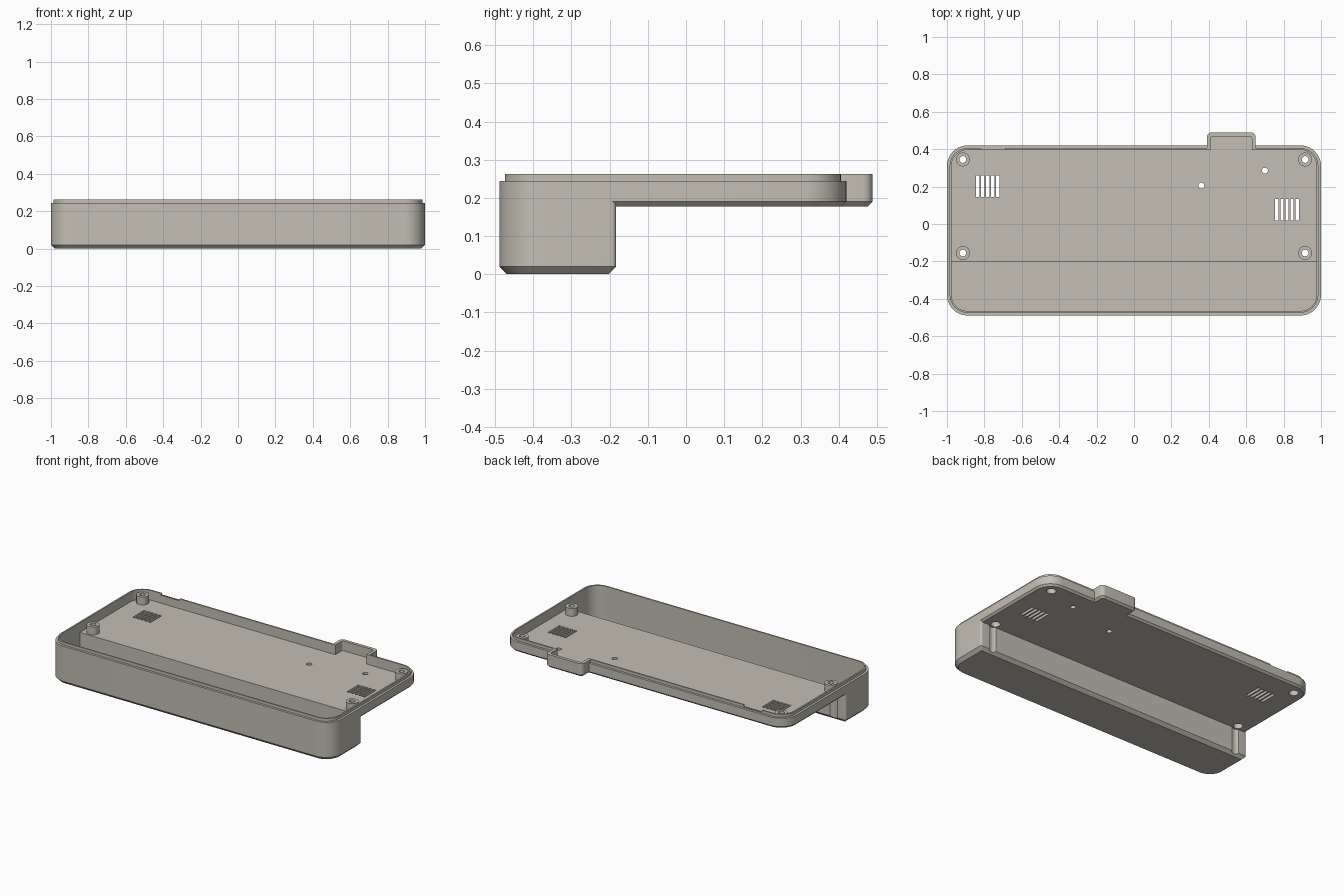
import bpy, bmesh, math

if "Cube" in bpy.data.objects:
    bpy.data.objects.remove(bpy.data.objects["Cube"])

mat = bpy.data.materials.new("warm_grey_plastic")
mat.diffuse_color = (0.55, 0.52, 0.46, 1)
mat.use_nodes = True
mat.node_tree.nodes["Principled BSDF"].inputs["Base Color"].default_value = mat.diffuse_color


def rounded_rect(x0, x1, y0, y1, r_front, r_back, seg=10):
    """Counter-clockwise outline with separate front and back corner radii."""
    pts = []
    for cx, cy, r, a0 in ((x0 + r_front, y0 + r_front, r_front, 180),
                          (x1 - r_front, y0 + r_front, r_front, 270),
                          (x1 - r_back, y1 - r_back, r_back, 0),
                          (x0 + r_back, y1 - r_back, r_back, 90)):
        for i in range(seg + 1):
            a = math.radians(a0 + 90 * i / seg)
            pts.append((cx + r * math.cos(a), cy + r * math.sin(a)))
    return pts


def loft(name, box, r_front, r_back, rings):
    """Solid through inset copies of a rounded rectangle; rings = (inset, z)."""
    x0, x1, y0, y1 = box
    bm = bmesh.new()
    loops = []
    for d, z in rings:
        pts = rounded_rect(x0 + d, x1 - d, y0 + d, y1 - d,
                           max(r_front - d, 0.002), max(r_back - d, 0.002))
        loops.append([bm.verts.new((x, y, z)) for x, y in pts])
    n = len(loops[0])
    for a, b in zip(loops, loops[1:]):
        for i in range(n):
            j = (i + 1) % n
            bm.faces.new((a[i], a[j], b[j], b[i]))
    bm.faces.new(loops[0][::-1])
    bm.faces.new(loops[-1])
    return finish(name, bm)


def cylinder(name, x, y, r, z0, z1):
    bm = bmesh.new()
    bmesh.ops.create_cone(bm, cap_ends=True, segments=32, radius1=r, radius2=r, depth=z1 - z0)
    bmesh.ops.translate(bm, verts=bm.verts, vec=(x, y, (z0 + z1) / 2))
    return finish(name, bm)


def block(name, x0, x1, y0, y1, z0, z1):
    bm = bmesh.new()
    bmesh.ops.create_cube(bm, size=1)
    bmesh.ops.scale(bm, verts=bm.verts, vec=(x1 - x0, y1 - y0, z1 - z0))
    bmesh.ops.translate(bm, verts=bm.verts,
                        vec=((x0 + x1) / 2, (y0 + y1) / 2, (z0 + z1) / 2))
    return finish(name, bm)


def finish(name, bm):
    me = bpy.data.meshes.new(name)
    bm.to_mesh(me)
    bm.free()
    me.materials.append(mat)
    ob = bpy.data.objects.new(name, me)
    bpy.context.collection.objects.link(ob)
    return ob


def combine(target, tool, op):
    """Apply a boolean and discard the tool."""
    m = target.modifiers.new(op, 'BOOLEAN')
    m.operation, m.solver, m.object = op, 'EXACT', tool
    bpy.context.view_layer.objects.active = target
    bpy.ops.object.modifier_apply(modifier=m.name)
    bpy.data.objects.remove(tool)


BACK, FRONT = 0.42, -0.489
PLATE, FLOOR, TOP = 0.178, 0.20, 0.262

# Shallow tray with chamfered underside and stepped lip
shell = loft("case_shell", (-1, 1, FRONT, BACK), 0.11, 0.11,
             [(0.012, PLATE), (0, 0.19), (0, 0.244), (0.0145, 0.244), (0.0145, TOP)])

# Deep front compartment and rear connector tab
combine(shell, loft("front_tub", (-1, 1, FRONT, -0.183), 0.11, 0.012,
                    [(0.02, 0), (0, 0.02), (0, 0.215)]), 'UNION')
combine(shell, loft("rear_tab", (0.39, 0.65, 0.3, 0.489), 0.02, 0.025,
                    [(0.012, PLATE), (0, 0.19), (0, TOP)]), 'UNION')

# Hollow interiors
combine(shell, loft("tray_cavity", (-0.976, 0.976, FRONT + 0.024, BACK - 0.024), 0.086, 0.086,
                    [(0, FLOOR), (0, 0.4)]), 'DIFFERENCE')
combine(shell, loft("tub_cavity", (-0.976, 0.976, FRONT + 0.024, -0.2), 0.086, 0.003,
                    [(0, 0.022), (0, 0.3)]), 'DIFFERENCE')
combine(shell, loft("tab_cavity", (0.41, 0.63, 0.2, 0.469), 0.005, 0.012,
                    [(0, FLOOR), (0, 0.4)]), 'DIFFERENCE')

# Shallow notch in the rear lip
combine(shell, block("lip_notch", -0.82, -0.69, 0.38, 0.45, 0.25, 0.4), 'DIFFERENCE')

# Screw posts with through holes, counterbores and access grooves in the tub wall
for x in (-0.915, 0.915):
    for y in (0.345, -0.155):
        combine(shell, cylinder("post", x, y, 0.037, 0.19, 0.25), 'UNION')
        combine(shell, cylinder("screw_hole", x, y, 0.018, 0.1, 0.4), 'DIFFERENCE')
        combine(shell, cylinder("counterbore", x, y, 0.028, 0.1, 0.22), 'DIFFERENCE')
    combine(shell, cylinder("groove", x, -0.155, 0.038, -0.1, PLATE), 'DIFFERENCE')

# Ventilation slots
for x0, y0 in ((-0.845, 0.145), (0.755, 0.02)):
    for i in range(5):
        x = x0 + 0.027 * i
        combine(shell, block("vent_slot", x, x + 0.018, y0, y0 + 0.115, 0.1, 0.23), 'DIFFERENCE')

# Small round holes in the floor
for x, y in ((0.36, 0.205), (0.70, 0.285)):
    combine(shell, cylinder("pin_hole", x, y, 0.016, 0.1, 0.23), 'DIFFERENCE')

bpy.ops.object.select_all(action='DESELECT')
shell.select_set(True)
bpy.context.view_layer.objects.active = shell
bpy.ops.object.shade_smooth_by_angle(angle=math.radians(25))
